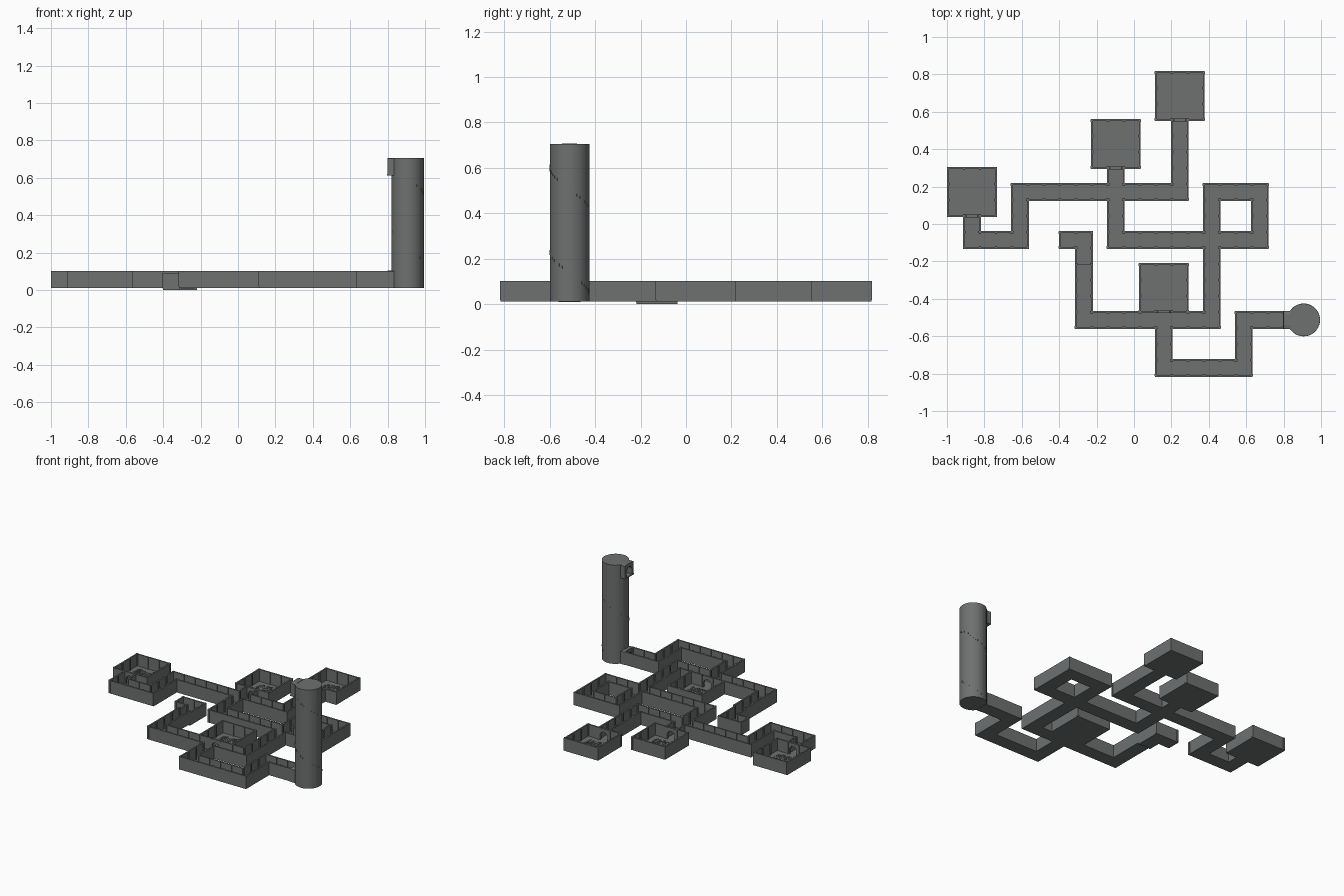
import bpy, bmesh, math, random
from mathutils import Matrix, Vector

if "Cube" in bpy.data.objects:
    bpy.data.objects.remove(bpy.data.objects["Cube"])

random.seed(4)
S, X0, Y0 = 0.0855, -0.995, -0.812      # cell size and grid origin
ZB, ZF, ZT = 0.012, 0.019, 0.102        # floor underside, floor top, wall top
T = 0.005                               # half wall thickness

stone = bpy.data.materials.new("dark grey stone")
stone.diffuse_color = (0.155, 0.165, 0.163, 1)
stone.use_nodes = True
stone.node_tree.nodes["Principled BSDF"].inputs["Base Color"].default_value = stone.diffuse_color


def box(bm, x0, x1, y0, y1, z0, z1, rot=None):
    m = Matrix.Translation(((x0 + x1) / 2, (y0 + y1) / 2, (z0 + z1) / 2)) \
        @ Matrix.Diagonal((x1 - x0, y1 - y0, z1 - z0, 1))
    bmesh.ops.create_cube(bm, size=1, matrix=(rot @ m) if rot else m)


def finish(bm, name):
    bmesh.ops.recalc_face_normals(bm, faces=bm.faces[:])
    me = bpy.data.meshes.new(name)
    bm.to_mesh(me)
    bm.free()
    ob = bpy.data.objects.new(name, me)
    me.materials.append(stone)
    bpy.context.collection.objects.link(ob)
    return ob


def arch(bm, half, foot, spring, r, top, depth, m):
    """Door panel with a round-headed opening; local x across, y deep, z up."""
    arc = [(r * math.cos(a), spring + r * math.sin(a))
           for a in [math.pi * k / 12 for k in range(13)]]
    inner = [(r, foot)] + arc + [(-r, foot)]
    outer = [(half, foot)]
    for x, z in arc:                    # push arc points out to the frame edge
        dx, dz = x / r, (z - spring) / r
        t = min(half / max(abs(dx), 1e-6), (top - spring) / max(dz, 1e-6))
        outer.append((dx * t, spring + dz * t))
    outer.append((-half, foot))
    rows = [[bm.verts.new(m @ Vector((x, y, z))) for x, z in p]
            for p, y in ((inner, -depth), (outer, -depth), (outer, depth), (inner, depth))]
    for k in range(len(inner) - 1):
        for a in range(4):
            p, q = rows[a], rows[(a + 1) % 4]
            bm.faces.new((p[k], p[k + 1], q[k + 1], q[k]))
    for k in (0, -1):
        bm.faces.new([row[k] for row in rows])


# Layout: rooms by lower-left cell and the cell column of their door
rooms = {"a": (0, 10, 1), "b": (9, 13, 10), "c": (13, 16, 14), "d": (12, 4, 13)}
runs = [(1, 1, 8, 9), (1, 4, 8, 8), (4, 4, 8, 11), (4, 14, 11, 11), (14, 14, 11, 15),
        (10, 10, 8, 12), (10, 19, 8, 8), (19, 19, 8, 11), (16, 19, 11, 11),
        (16, 16, 3, 11), (8, 16, 3, 3), (8, 8, 3, 8), (7, 8, 8, 8),
        (13, 13, 0, 3), (13, 18, 0, 0), (18, 18, 0, 3), (18, 20, 3, 3)]
cells = {}
for i0, i1, j0, j1 in runs:
    for i in range(i0, i1 + 1):
        for j in range(j0, j1 + 1):
            cells[i, j] = "corridor"
for key, (i0, j0, d) in rooms.items():
    for i in range(3):
        for j in range(3):
            cells[i0 + i, j0 + j] = key
doors = {(d, j0) for i0, j0, d in rooms.values()}
sunken = {(7, 8), (8, 8), (8, 7)}

floors, walls, pillars, arches = [bmesh.new() for _ in range(4)]
for (i, j), kind in cells.items():
    dz = -ZB if (i, j) in sunken else 0
    x, y = X0 + i * S, Y0 + j * S
    box(floors, x, x + S, y, y + S, ZB + dz, ZF + dz)
    cx, cy = x + S / 2, y + S / 2
    for dx, dy in ((1, 0), (-1, 0), (0, 1), (0, -1)):
        other = cells.get((i + dx, j + dy))
        if other == kind or (i, j, dx) == (20, 3, 1):
            continue
        if kind == "corridor" and other:
            continue                    # shared wall belongs to the room
        if other and (i, j) in doors and dy == -1:
            arch(arches, S / 2, ZF, 0.05, 0.029, ZT, 0.007,
                 Matrix.Translation((cx, y, 0)))
            continue
        ex, ey = cx + dx * S / 2, cy + dy * S / 2
        hx = T if dx else S / 2 + T
        hy = T if dy else S / 2 + T
        box(walls, ex - hx, ex + hx, ey - hy, ey + hy, ZB + dz, ZT + dz)
        # Slim pillars where wall panels meet, on the inner side
        for s in (-1, 1):
            px = ex - dx * 0.004 + (s * S / 2 if dy else 0)
            py = ey - dy * 0.004 + (s * S / 2 if dx else 0)
            box(pillars, px - 0.006, px + 0.006, py - 0.006, py + 0.006,
                ZF + dz, ZT + dz + 0.001)
finish(floors, "floor_slabs")
finish(walls, "walls")
finish(pillars, "wall_pillars")
finish(arches, "room_arches")

# Loose cobbles on the room floors
bm = bmesh.new()
for i0, j0, d in rooms.values():
    cx, cy = X0 + (i0 + 1.5) * S, Y0 + (j0 + 1.5) * S
    for a in range(-4, 5):
        for b in range(-4, 5):
            x, y = cx + a * 0.02, cy + b * 0.02
            h = 0.007
            box(bm, x - h, x + h, y - h, y + h, ZF - 0.002, ZF + random.uniform(0.001, 0.005))
finish(bm, "floor_cobbles")

# Tower shell with door openings facing -x
TX, TY, R, N = 0.907, Y0 + 3.5 * S, 0.087, 48
levels = [ZB, 0.105, 0.615, 0.705]
bm = bmesh.new()
ring = [[bm.verts.new((TX + R * math.cos(2 * math.pi * k / N),
                       TY + R * math.sin(2 * math.pi * k / N), z)) for k in range(N)]
        for z in levels]
for l in range(3):
    for k in range(N):
        if l != 1 and abs((k + 0.5) * 2 * math.pi / N - math.pi) < 0.4:
            continue
        n = (k + 1) % N
        bm.faces.new((ring[l][k], ring[l][n], ring[l + 1][n], ring[l + 1][k]))
bm.faces.new(ring[0][::-1])
bm.faces.new(ring[3])
tower = finish(bm, "tower_shell")
mod = tower.modifiers.new("thickness", "SOLIDIFY")
mod.thickness = 0.004
mod.offset = -1

# Tower doorways, bottom and top
bm = bmesh.new()
turn = Matrix.Rotation(math.pi / 2, 4, 'Z')
for z in (ZB, 0.615):
    arch(bm, 0.048, 0, 0.04, 0.029, 0.092, 0.02,
         Matrix.Translation((0.82, TY, z)) @ turn)
    box(bm, 0.797, 0.84, TY - 0.048, TY + 0.048, z - 0.002, z + 0.006)
finish(bm, "tower_doorways")

# Spiral stair whose step ends just break the tower surface
bm = bmesh.new()
steps = 60
for k in range(steps):
    t = k / (steps - 1)
    ang = math.radians(250 + 570 * t)
    z = 0.625 - 0.585 * t
    m = Matrix.Translation((TX, TY, 0)) @ Matrix.Rotation(ang, 4, 'Z')
    box(bm, 0.01, R + 0.0005, -0.006, 0.006, z - 0.012, z, m)
bmesh.ops.create_cone(bm, cap_ends=True, segments=16, radius1=0.015, radius2=0.015,
                      depth=0.68, matrix=Matrix.Translation((TX, TY, 0.357)))
finish(bm, "spiral_stair")
